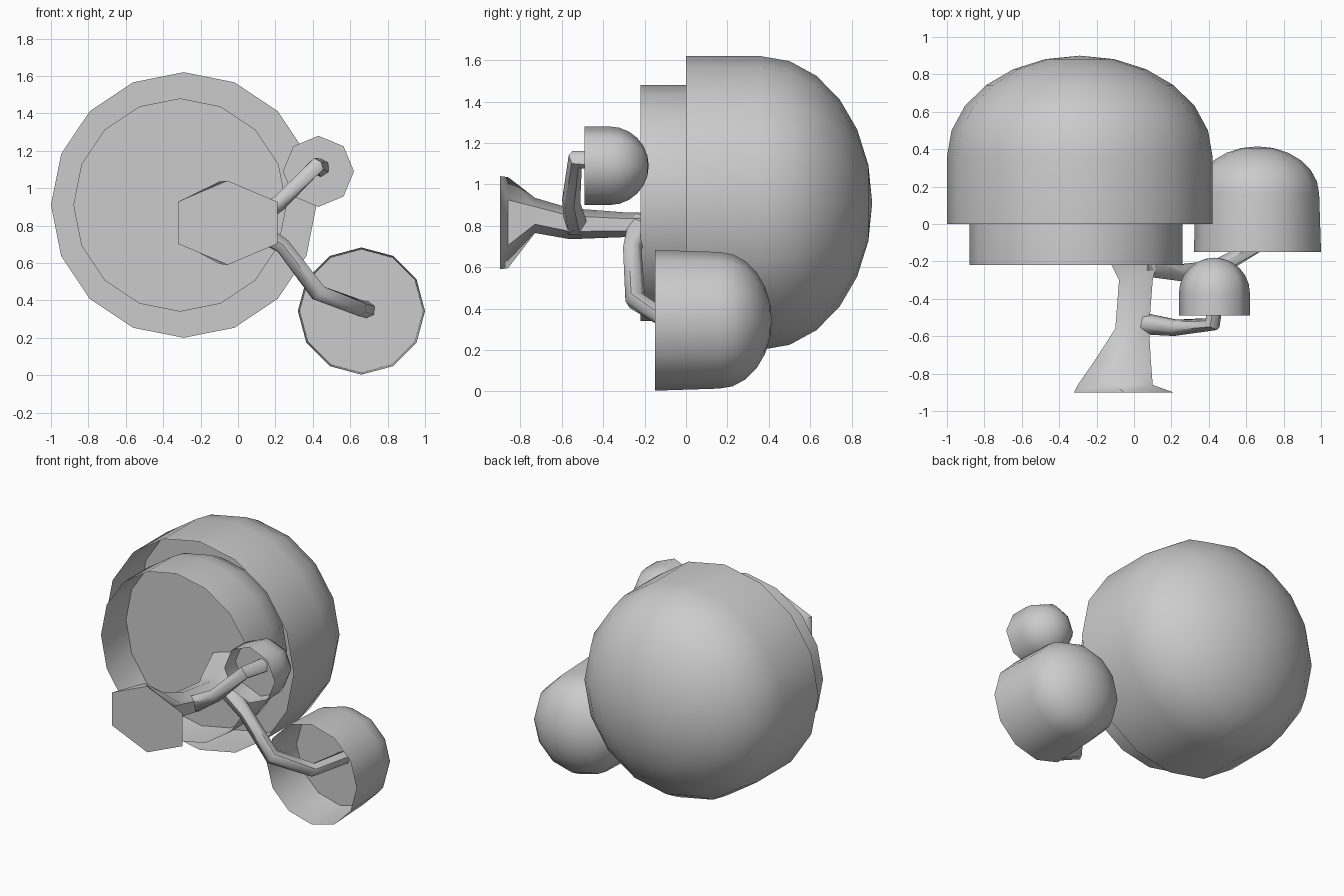
import bpy, bmesh, math
from mathutils import Vector

if "Cube" in bpy.data.objects:
    bpy.data.objects.remove(bpy.data.objects["Cube"])


def finish(name, bm, angle=60):
    bmesh.ops.recalc_face_normals(bm, faces=bm.faces)
    me = bpy.data.meshes.new(name)
    bm.to_mesh(me)
    bm.free()
    ob = bpy.data.objects.new(name, me)
    bpy.context.collection.objects.link(ob)
    bpy.ops.object.select_all(action='DESELECT')
    ob.select_set(True)
    bpy.context.view_layer.objects.active = ob
    bpy.ops.object.shade_smooth_by_angle(angle=math.radians(angle))
    return ob


def bridge(bm, rings):
    n = len(rings[0])
    for a, b in zip(rings, rings[1:]):
        for i in range(n):
            j = (i + 1) % n
            bm.faces.new((a[i], a[j], b[j], b[i]))


def ring_y(bm, cx, y, cz, rx, rz, n):
    return [bm.verts.new((cx + rx * math.sin(2 * math.pi * i / n), y,
                          cz + rz * math.cos(2 * math.pi * i / n))) for i in range(n)]


def cap(name, cx, cz, r, y_rim, y_skirt, y_top, n, r_skirt=None, steps=6):
    """Open skirt, flat underside recessed inside it, and a rounded dome."""
    rs = r_skirt or r
    bm = bmesh.new()
    rings = [ring_y(bm, cx, y_rim, cz, r, r, n)]
    for k in range(steps):
        t = math.pi / 2 * k / steps
        q = rs * math.cos(t)
        rings.append(ring_y(bm, cx, y_skirt + (y_top - y_skirt) * math.sin(t), cz, q, q, n))
    bridge(bm, rings)
    tip = bm.verts.new((cx, y_top, cz))
    last = rings[-1]
    for i in range(n):
        bm.faces.new((last[i], last[(i + 1) % n], tip))
    bm.faces.new(ring_y(bm, cx, y_skirt, cz, rs, rs, n))
    return finish(name, bm)


def branch(name, pts, radii, n=6):
    """Tapered tube that follows a bent path."""
    pts = [Vector(p) for p in pts]
    bm = bmesh.new()
    rings = []
    side = None
    for i, (p, r) in enumerate(zip(pts, radii)):
        d = Vector((0, 0, 0))
        if i:
            d += (p - pts[i - 1]).normalized()
        if i < len(pts) - 1:
            d += (pts[i + 1] - p).normalized()
        d.normalize()
        side = d.orthogonal() if side is None else side - d * side.dot(d)
        side.normalize()
        up = d.cross(side)
        rings.append([bm.verts.new(p + r * (side * math.cos(2 * math.pi * k / n)
                                            + up * math.sin(2 * math.pi * k / n)))
                      for k in range(n)])
    bridge(bm, rings)
    bm.faces.new(rings[0])
    bm.faces.new(rings[-1])
    return finish(name, bm)


# Mushroom caps, all opening toward the front
cap("large_cap", -0.29, 0.91, 0.71, 0.0, 0.36, 0.90, 16)
cap("large_inner_cap", -0.31, 0.91, 0.57, -0.22, 0.05, 0.48, 16)
cap("medium_cap", 0.66, 0.343, 0.34, -0.15, 0.16, 0.415, 12, r_skirt=0.33)
cap("small_cap", 0.43, 1.09, 0.19, -0.49, -0.37, -0.18, 8)

# Main stem: y, centre x, centre z, half width, half height
sections = [(-0.90, -0.055, 0.815, 0.265, 0.225), (-0.86, -0.10, 0.815, 0.20, 0.22),
            (-0.73, -0.06, 0.85, 0.15, 0.085), (-0.56, -0.01, 0.81, 0.09, 0.075),
            (-0.30, 0.01, 0.805, 0.09, 0.06), (-0.22, 0.0, 0.805, 0.12, 0.06),
            (0.05, -0.02, 0.81, 0.20, 0.11)]
bm = bmesh.new()
rings = [ring_y(bm, cx, y, cz, w / math.cos(math.pi / 6), h, 6)
         for y, cx, cz, w, h in sections]
bridge(bm, rings)
bm.faces.new(rings[0])
finish("main_stem", bm)

# Side stems that carry the smaller caps
branch("small_stem", [(0.03, -0.53, 0.80), (0.22, -0.555, 0.92),
                      (0.42, -0.535, 1.12), (0.44, -0.37, 1.11)],
       [0.06, 0.045, 0.045, 0.05])
branch("medium_stem", [(0.05, -0.22, 0.81), (0.24, -0.26, 0.69), (0.43, -0.245, 0.44),
                       (0.65, -0.12, 0.36), (0.69, 0.16, 0.35)],
       [0.06, 0.045, 0.05, 0.045, 0.045])
